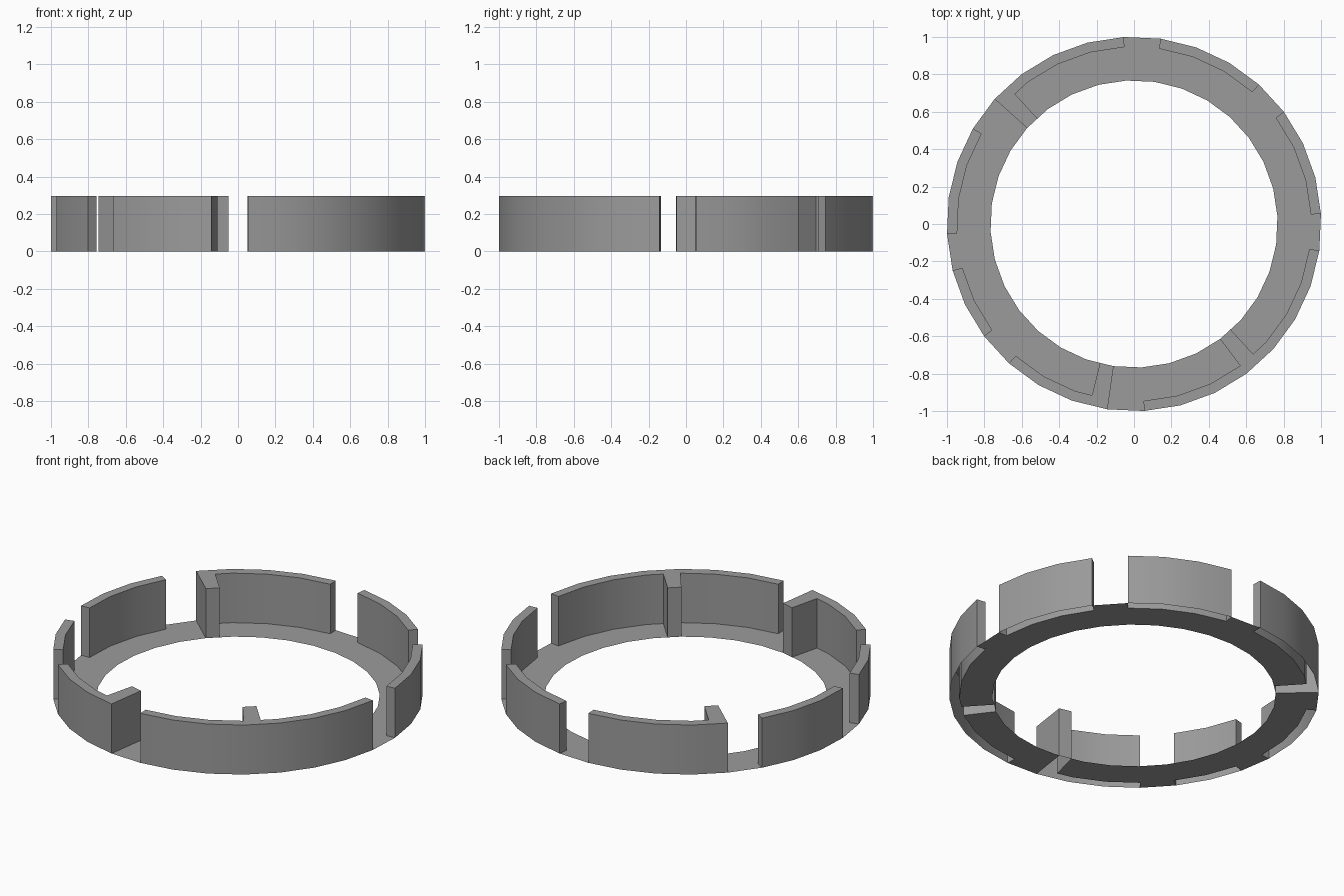
import bpy, bmesh
from math import radians
from mathutils import Vector, Matrix

if "Cube" in bpy.data.objects:
    bpy.data.objects.remove(bpy.data.objects["Cube"])

SEGS, OFFSET, HEIGHT = 32, 3.1, 0.296
RADII = (0.768, 0.947, 1.001)          # inner edge, wall inside, outer edge
GAPS = {3, 7, 12, 16, 19, 23, 31}      # segments without a wall
RIBS = {11.5, 22.5, 27}                # starts of the half segments with a full-width rib
SPLIT = {int(r) for r in RIBS}         # segments cut in half for a rib


def corner(r, k):
    return Matrix.Rotation(radians(OFFSET + k * 360 / SEGS), 3, 'Z') @ Vector((r, 0, 0))


def point(r, k):
    if k == int(k):
        return corner(r, k)
    return (corner(r, k - 0.5) + corner(r, k + 0.5)) / 2


bm = bmesh.new()

# Flat ring
steps = sorted(list(range(SEGS)) + [s + 0.5 for s in SPLIT])
# the rib that ends at gap 23 fills the second half of segment 22
rings = [[bm.verts.new(point(r, k)) for k in steps] for r in RADII]

raised = []
n = len(steps)
for band in range(2):
    lo, hi = rings[band], rings[band + 1]
    for i, k in enumerate(steps):
        j = (i + 1) % n
        f = bm.faces.new((lo[i], hi[i], hi[j], lo[j]))
        if k in RIBS or (band == 1 and int(k) not in GAPS):
            raised.append(f)

# Walls and ribs raised from the ring, open underneath
res = bmesh.ops.extrude_face_region(bm, geom=raised)
top = [e for e in res['geom'] if isinstance(e, bmesh.types.BMVert)]
bmesh.ops.translate(bm, verts=top, vec=(0, 0, HEIGHT))
left = [f for f in raised if f.is_valid and all(v.co.z < 0.01 for v in f.verts)]
if left:
    bmesh.ops.delete(bm, geom=left, context='FACES')

mesh = bpy.data.meshes.new("slotted_ring")
bm.to_mesh(mesh)
bm.free()
ring_obj = bpy.data.objects.new("slotted_ring", mesh)
bpy.context.collection.objects.link(ring_obj)

# Dark grey finish
grey = bpy.data.materials.new("dark_grey")
grey.diffuse_color = (0.33, 0.33, 0.33, 1)
grey.use_nodes = True
grey.node_tree.nodes["Principled BSDF"].inputs["Base Color"].default_value = grey.diffuse_color
mesh.materials.append(grey)

# Soft curve along the walls, crisp corners
bpy.context.view_layer.objects.active = ring_obj
ring_obj.select_set(True)
bpy.ops.object.shade_smooth_by_angle(angle=radians(30))
